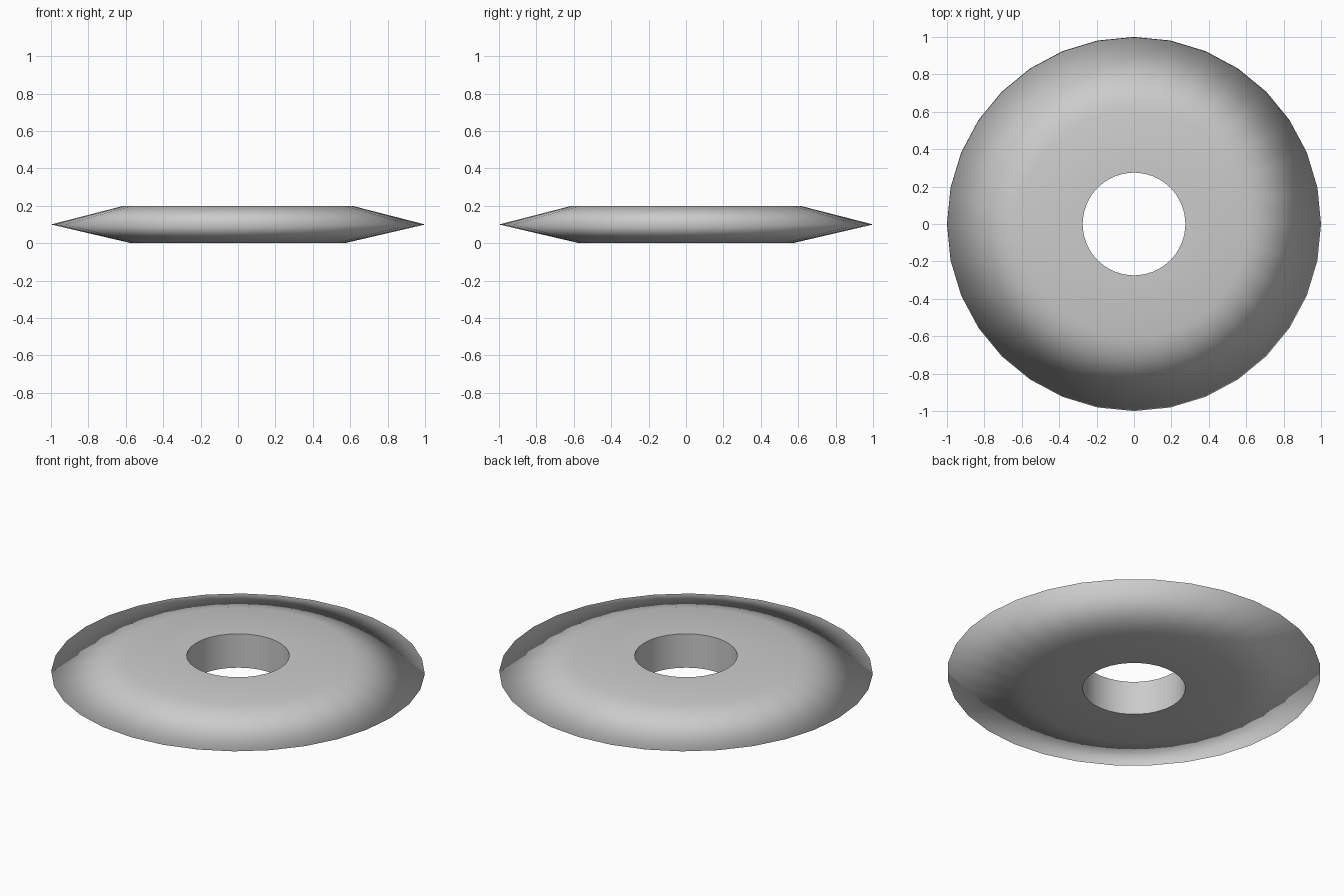
import bpy, bmesh, math

if "Cube" in bpy.data.objects:
    bpy.data.objects.remove(bpy.data.objects["Cube"])


def lathe_disc(name, profile):
    """Spin a closed (radius, z, sides) section; sides are equal on all rings."""
    bm = bmesh.new()
    sides = 32
    rings = [[bm.verts.new((r * math.cos(2 * math.pi * i / sides),
                            r * math.sin(2 * math.pi * i / sides), z))
              for i in range(sides)] for r, z in profile]
    for a, b in zip(rings, rings[1:] + rings[:1]):
        for i in range(sides):
            j = (i + 1) % sides
            bm.faces.new((a[i], a[j], b[j], b[i]))
    bmesh.ops.recalc_face_normals(bm, faces=bm.faces)
    # smooth everywhere, with crisp edges only around the hole
    for f in bm.faces:
        f.smooth = True
    for e in bm.edges:
        if all(v.co.xy.length < HOLE + 0.01 for v in e.verts) \
                and abs(e.verts[0].co.z - e.verts[1].co.z) < 1e-4:
            e.smooth = False
    mesh = bpy.data.meshes.new(name)
    bm.to_mesh(mesh)
    bm.free()
    obj = bpy.data.objects.new(name, mesh)
    bpy.context.collection.objects.link(obj)
    return obj


# Thin washer: flat centre, knife-like bevelled rim, round hole
HOLE = 0.275
lathe_disc("bevelled_disc", [
    (HOLE, 0.0), (0.57, 0.0), (1.0, 0.1), (0.61, 0.2), (HOLE, 0.2)])
